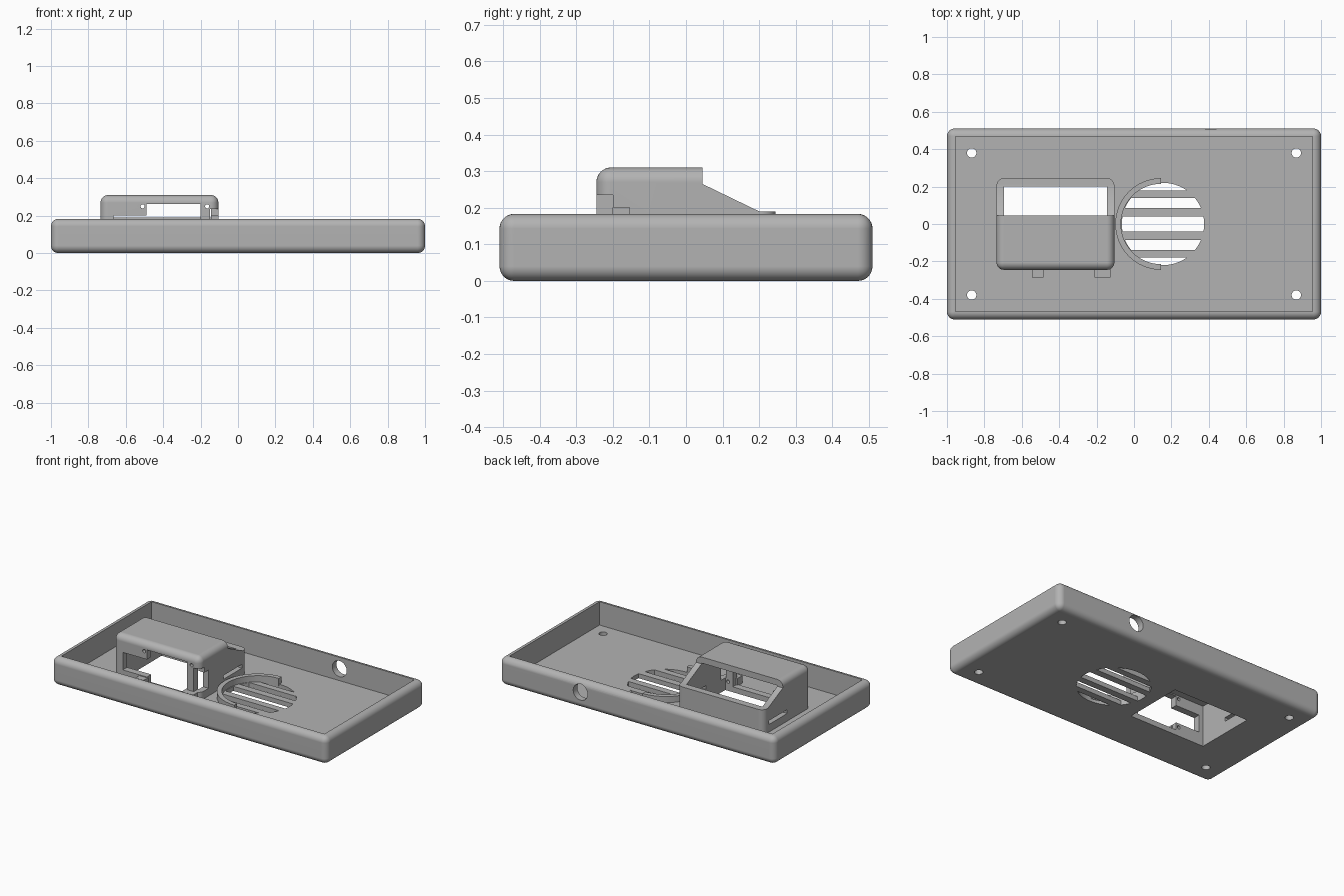
import bpy, bmesh
from math import radians
from mathutils import Matrix, Vector

if "Cube" in bpy.data.objects:
    bpy.data.objects.remove(bpy.data.objects["Cube"])

# Material
grey = bpy.data.materials.new("plain grey")
grey.use_nodes = True
grey.diffuse_color = (0.45, 0.45, 0.45, 1)
grey.node_tree.nodes["Principled BSDF"].inputs["Base Color"].default_value = grey.diffuse_color


def finish(bm, name):
    bmesh.ops.recalc_face_normals(bm, faces=bm.faces)
    mesh = bpy.data.meshes.new(name)
    bm.to_mesh(mesh)
    bm.free()
    mesh.materials.append(grey)
    ob = bpy.data.objects.new(name, mesh)
    bpy.context.collection.objects.link(ob)
    return ob


def box(name, x, y, z, radius=0):
    """Box from (min, max) ranges, with optional rounded edges."""
    bm = bmesh.new()
    bmesh.ops.create_cube(bm, size=1)
    for v in bm.verts:
        for i, (lo, hi) in enumerate((x, y, z)):
            v.co[i] = lo if v.co[i] < 0 else hi
    if radius:
        bmesh.ops.bevel(bm, geom=bm.edges[:], offset=radius, segments=8,
                        profile=0.5, affect='EDGES')
    return finish(bm, name)


def cylinder(name, centre, radius, depth, axis='Z'):
    bm = bmesh.new()
    turn = Matrix.Rotation(radians(90), 4, 'X') if axis == 'Y' else Matrix()
    bmesh.ops.create_cone(bm, cap_ends=True, segments=64, radius1=radius, radius2=radius,
                          depth=depth, matrix=Matrix.Translation(centre) @ turn)
    return finish(bm, name)


def prism(name, profile, x0, x1):
    """Side profile in y and z, extruded along x."""
    bm = bmesh.new()
    face = bm.faces.new([bm.verts.new((x0, y, z)) for y, z in profile])
    new = bmesh.ops.extrude_face_region(bm, geom=[face])["geom"]
    bmesh.ops.translate(bm, vec=(x1 - x0, 0, 0),
                        verts=[v for v in new if isinstance(v, bmesh.types.BMVert)])
    return finish(bm, name)


def boolean(ob, cutters, operation='DIFFERENCE', keep=False):
    """Apply each cutter to the object, then discard it."""
    for c in cutters:
        mod = ob.modifiers.new("cut", 'BOOLEAN')
        mod.operation, mod.solver, mod.object = operation, 'EXACT', c
        dg = bpy.context.evaluated_depsgraph_get()
        mesh = bpy.data.meshes.new_from_object(ob.evaluated_get(dg))
        ob.modifiers.clear()
        ob.data = mesh
        if not keep:
            bpy.data.objects.remove(c)


FLOOR = 0.03
FAN = Vector((0.155, 0, 0))

# Tray with rounded rim
tray = box("tray", (-1, 1), (-0.51, 0.51), (0, 0.183), 0.04)
boolean(tray, [box("cavity", (-0.955, 0.955), (-0.467, 0.467), (FLOOR, 0.3))])
boolean(tray, [cylinder("screw", (sx * 0.868, sy * 0.38, 0), 0.025, 0.2)
               for sx in (-1, 1) for sy in (-1, 1)])
boolean(tray, [cylinder("cable", (0.41, 0.5, 0.108), 0.052, 0.2, 'Y')])

# Fan grille slots, each clipped to the round opening
for lo, hi in ((-0.3, -0.18), (-0.138, -0.085), (-0.04, 0.04), (0.085, 0.138), (0.18, 0.3)):
    slot = cylinder("slot", FAN, 0.22, 0.2)
    boolean(slot, [box("strip", (-0.2, 0.5), (lo, hi), (-0.2, 0.2))], 'INTERSECT')
    boolean(tray, [slot])

# Half ring round the fan
ring = cylinder("fan_ring", (0.145, 0, 0.045), 0.245, 0.05)
boolean(ring, [cylinder("bore", (0.145, 0, 0.04), 0.215, 0.3),
               box("half", (0.145, 0.6), (-0.4, 0.4), (-0.2, 0.3))])

# Hood with sloped sides behind
hood = box("hood", (-0.735, -0.105), (-0.245, 0.245), (-0.1, 0.31), 0.04)
slope = [(0.045, 0.4), (0.045, 0.265), (0.2, 0.19), (0.3, 0.19), (0.3, 0.4)]
boolean(hood, [prism("slope", slope, -1, 0.2),
               box("below", (-1, 0.2), (-0.5, 0.5), (-0.3, 0.015))])

# Well open through the floor
well = box("well", (-0.695, -0.145), (-0.2, 0.2), (-0.2, 0.27))
boolean(tray, [well], keep=True)
boolean(hood, [well])

# Front openings, right corner notch, side slots and screw holes
front = (-0.3, -0.19)
boolean(hood, [
    box("socket", (-0.49, -0.2), front, (FLOOR + 0.005, 0.263)),
    box("switch", (-0.665, -0.47), front, (0.085, 0.2)),
    box("corner", (-0.15, 0), (-0.3, -0.2), (0.08, 0.235)),
    box("corner_back", (-0.15, 0), (-0.21, -0.155), (0.08, 0.2)),
    box("side_slot", (-0.8, 0), (0, 0.19), (0.08, 0.105)),
])
boolean(hood, [cylinder("hole", (x, -0.22, z), 0.011, 0.1, 'Y')
               for x, z in ((-0.51, 0.25), (-0.165, 0.25), (-0.51, 0.06), (-0.165, 0.06))])

# Tabs in front of the hood
tabs = [box("tab_" + side, (x0, x1), (-0.285, -0.235), (0.02, 0.08))
        for side, x0, x1 in (("right", -0.545, -0.485), ("left", -0.21, -0.125))]

# Smooth the rounded edges, keep the flats flat
for ob in [tray, ring, hood] + tabs:
    bpy.ops.object.select_all(action='DESELECT')
    ob.select_set(True)
    bpy.context.view_layer.objects.active = ob
    bpy.ops.object.shade_smooth_by_angle(angle=radians(30))
    ob.modifiers.new("flat_faces", 'WEIGHTED_NORMAL').keep_sharp = True
